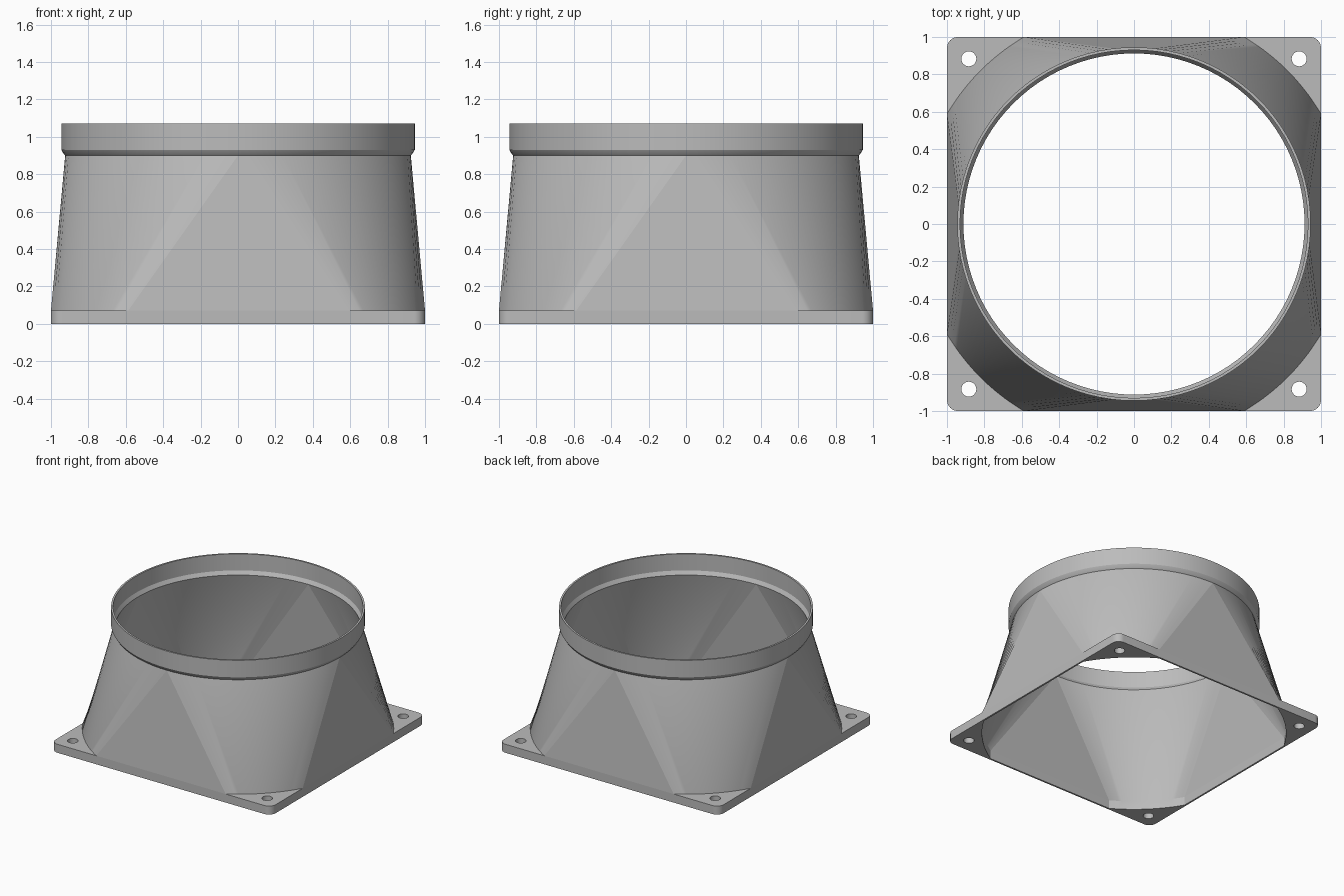
import bpy, bmesh, math
from math import cos, sin, pi

if "Cube" in bpy.data.objects:
    bpy.data.objects.remove(bpy.data.objects["Cube"])

grey = bpy.data.materials.new("plain grey")
grey.diffuse_color = (0.5, 0.5, 0.5, 1)
grey.use_nodes = True
grey.node_tree.nodes["Principled BSDF"].inputs["Base Color"].default_value = grey.diffuse_color

N = 24          # segments per corner
PLATE = 0.07    # flange thickness
R_BASE = 1.16   # radius of the rounded corners at the base


def base_ring(radius, half, z):
    """Circle clipped by a square: four arcs joined by straight sides."""
    a0 = math.acos(half / radius)
    pts = []
    for q in range(4):
        for i in range(N + 1):
            a = q * pi / 2 + a0 + (pi / 2 - 2 * a0) * i / N
            pts.append((radius * cos(a), radius * sin(a), z))
    return pts


def round_ring(radius, z):
    """Full circle, with quadrant points doubled to match the base ring."""
    return [(radius * cos((q + i / N) * pi / 2), radius * sin((q + i / N) * pi / 2), z)
            for q in range(4) for i in range(N + 1)]


# Duct: square-to-round wall, chamfered collar, and the inside surface
rings = [
    base_ring(R_BASE, 1.0, 0),
    base_ring(R_BASE, 1.0, PLATE),
    round_ring(0.924, 0.90),
    round_ring(0.93, 0.905),
    round_ring(0.945, 0.93),
    round_ring(0.945, 1.07),
    round_ring(0.93, 1.07),
    round_ring(0.93, 0.935),
    round_ring(0.912, 0.905),
    base_ring(1.145, 0.986, PLATE),
    base_ring(1.145, 0.986, 0),
]
bm = bmesh.new()
loops = [[bm.verts.new(p) for p in ring] for ring in rings]
count = len(loops[0])
for k, low in enumerate(loops):
    high = loops[(k + 1) % len(loops)]
    for i in range(count):
        j = (i + 1) % count
        bm.faces.new((low[i], low[j], high[j], high[i]))
bmesh.ops.remove_doubles(bm, verts=bm.verts, dist=1e-5)
bmesh.ops.recalc_face_normals(bm, faces=bm.faces)
for f in bm.faces:
    f.smooth = True
# Keep creases around the flat triangular panels and at strong angles
for e in bm.edges:
    panel = any(len(f.verts) == 3 for f in e.link_faces)
    e.smooth = not panel and e.calc_face_angle(0) < math.radians(20)
mesh = bpy.data.meshes.new("duct")
bm.to_mesh(mesh)
bm.free()
mesh.materials.append(grey)
bpy.context.collection.objects.link(bpy.data.objects.new("duct", mesh))


def add_spline(curve, pts):
    s = curve.splines.new('POLY')
    s.points.add(len(pts) - 1)
    for p, (x, y) in zip(s.points, pts):
        p.co = (x, y, 0, 1)
    s.use_cyclic_u = True


# Flange corners: rounded tab with a screw hole
a0 = math.acos(1 / R_BASE)
arc = [a0 + (pi / 2 - 2 * a0) * i / N for i in range(N + 1)]
outline = [(R_BASE * cos(a), R_BASE * sin(a)) for a in reversed(arc)]
outline += [(0.94 + 0.06 * cos(i * pi / 16), 0.94 + 0.06 * sin(i * pi / 16)) for i in range(9)]
hole = [(0.883 + 0.04 * cos(i * pi / 16), 0.883 + 0.04 * sin(i * pi / 16)) for i in range(32)]
for q in range(4):
    curve = bpy.data.curves.new("flange_corner", 'CURVE')
    curve.dimensions = '2D'
    curve.fill_mode = 'BOTH'
    curve.extrude = PLATE / 2
    c, s = round(cos(q * pi / 2)), round(sin(q * pi / 2))
    for pts in (outline, hole):
        add_spline(curve, [(x * c - y * s, x * s + y * c) for x, y in pts])
    curve.materials.append(grey)
    tab = bpy.data.objects.new("flange_corner", curve)
    tab.location.z = PLATE / 2
    bpy.context.collection.objects.link(tab)
    bpy.ops.object.select_all(action='DESELECT')
    tab.select_set(True)
    bpy.context.view_layer.objects.active = tab
    bpy.ops.object.convert(target='MESH')
    # Weld caps to sides so normals are consistent
    tab = bpy.context.view_layer.objects.active
    bm = bmesh.new()
    bm.from_mesh(tab.data)
    bmesh.ops.remove_doubles(bm, verts=bm.verts, dist=1e-5)
    bmesh.ops.recalc_face_normals(bm, faces=bm.faces)
    bm.to_mesh(tab.data)
    bm.free()
    bpy.ops.object.shade_smooth_by_angle(angle=math.radians(30))
